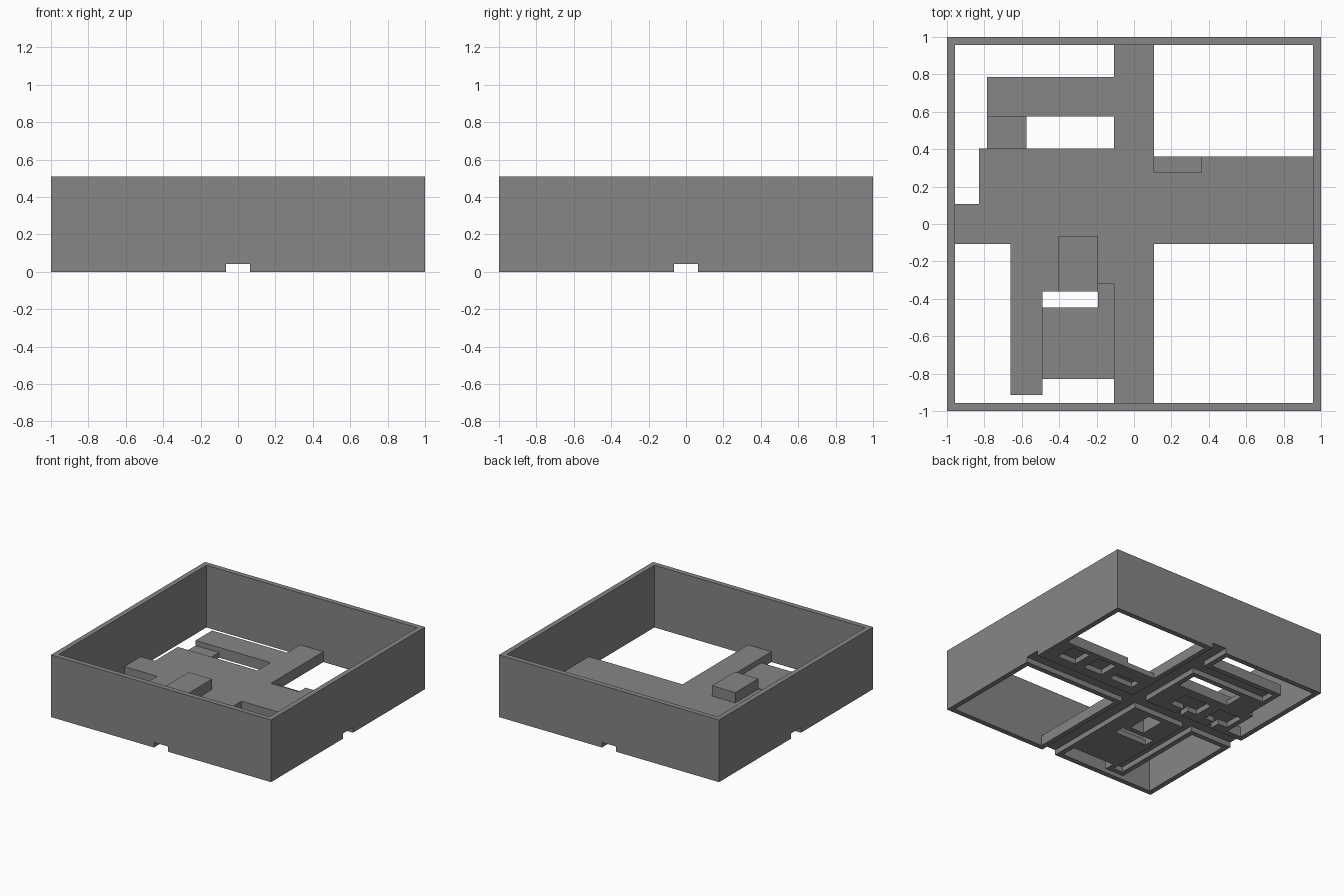
import bpy
import bmesh
from mathutils import Matrix, Vector

cube = bpy.data.objects.get("Cube")
if cube:
    bpy.data.objects.remove(cube, do_unlink=True)

N = 47          # plan is laid out on a square grid of N cells
U = 2 / N       # cell size

stone = bpy.data.materials.new("grey_stone")
stone.use_nodes = True
stone.diffuse_color = (0.24, 0.24, 0.24, 1)
stone.node_tree.nodes["Principled BSDF"].inputs["Base Color"].default_value = (0.24, 0.24, 0.24, 1)


def box(name, x0, x1, y0, y1, z0, z1):
    """Box between grid lines, centred on the plan."""
    lo, hi = Vector((x0, y0, z0)), Vector((x1, y1, z1))
    bm = bmesh.new()
    bmesh.ops.create_cube(bm, size=1, matrix=Matrix.Translation((lo + hi) / 2)
                          @ Matrix.Diagonal((hi - lo).to_4d()))
    bmesh.ops.translate(bm, verts=bm.verts, vec=(-N / 2, -N / 2, 0))
    bmesh.ops.scale(bm, verts=bm.verts, vec=(U, U, U))
    mesh = bpy.data.meshes.new(name)
    bm.to_mesh(mesh)
    bm.free()
    mesh.materials.append(stone)
    obj = bpy.data.objects.new(name, mesh)
    bpy.context.scene.collection.objects.link(obj)
    return obj


def combine(base, others, operation):
    """Apply one exact boolean per helper, then remove the helper."""
    for other in others:
        mod = base.modifiers.new("combine", "BOOLEAN")
        mod.operation, mod.solver, mod.object = operation, "EXACT", other
        bpy.context.view_layer.update()
        graph = bpy.context.evaluated_depsgraph_get()
        mesh = bpy.data.meshes.new_from_object(base.evaluated_get(graph))
        base.modifiers.clear()
        base.data = mesh
        bpy.data.objects.remove(other, do_unlink=True)


def cuts(*areas, height=1):
    """Cutters open at the underside."""
    return [box("cutter", *a, -1, height) for a in areas]


# Tall outer wall with a small opening in the middle of each side
wall = box("outer_wall", 0, N, 0, N, 0, 12)
combine(wall, [box("cutter", 1, N - 1, 1, N - 1, -1, 13)]
        + cuts((-1, N + 1, 22, 25), (22, 25, -1, N + 1)), "DIFFERENCE")

# Raised roofs: crossing passages, side wings and the tall chamber
plan = box("passages_and_rooms", 1, 46, 21, 26, 0, 2)
raised = [(21, 26, 1, 46), (5, 22, 37, 42), (4, 22, 25, 33),
          (25, 46, 25, 30), (32, 46, 29, 32), (8, 12, 2, 22), (11, 21, 15, 22)]
parts = [box("part", *a, 0, 2) for a in raised]
parts.append(box("part", 14, 19, 15, 22, 0, 4))

# Low slabs between the raised parts
low = [(5, 10, 32, 38), (26, 32, 30, 32), (12, 21, 4, 13), (19, 21, 12, 16)]
parts += [box("part", *a, 0, 1) for a in low]
combine(plan, parts, "UNION")

# The low corner beside the crossing passages
combine(plan, [box("cutter", 19, 21, 13, 16, 1, 3)], "DIFFERENCE")

# Hollow undersides: main passages, side passages, rooms and doorways
passages = cuts((0, 47, 22, 25), (22, 25, 0, 47), (6, 23, 38, 41), (9, 11, 3, 23))
rooms = cuts((40, 44, 27, 31), (34, 38, 27, 31), (27, 32, 27, 29),
             (12, 18, 27, 31), (5, 10, 27, 31))
doors = cuts((14, 15, 24, 28), (7, 8, 24, 28))
chamber = cuts((15, 18, 16, 21), height=3)
combine(plan, passages + rooms + doors + chamber, "DIFFERENCE")
